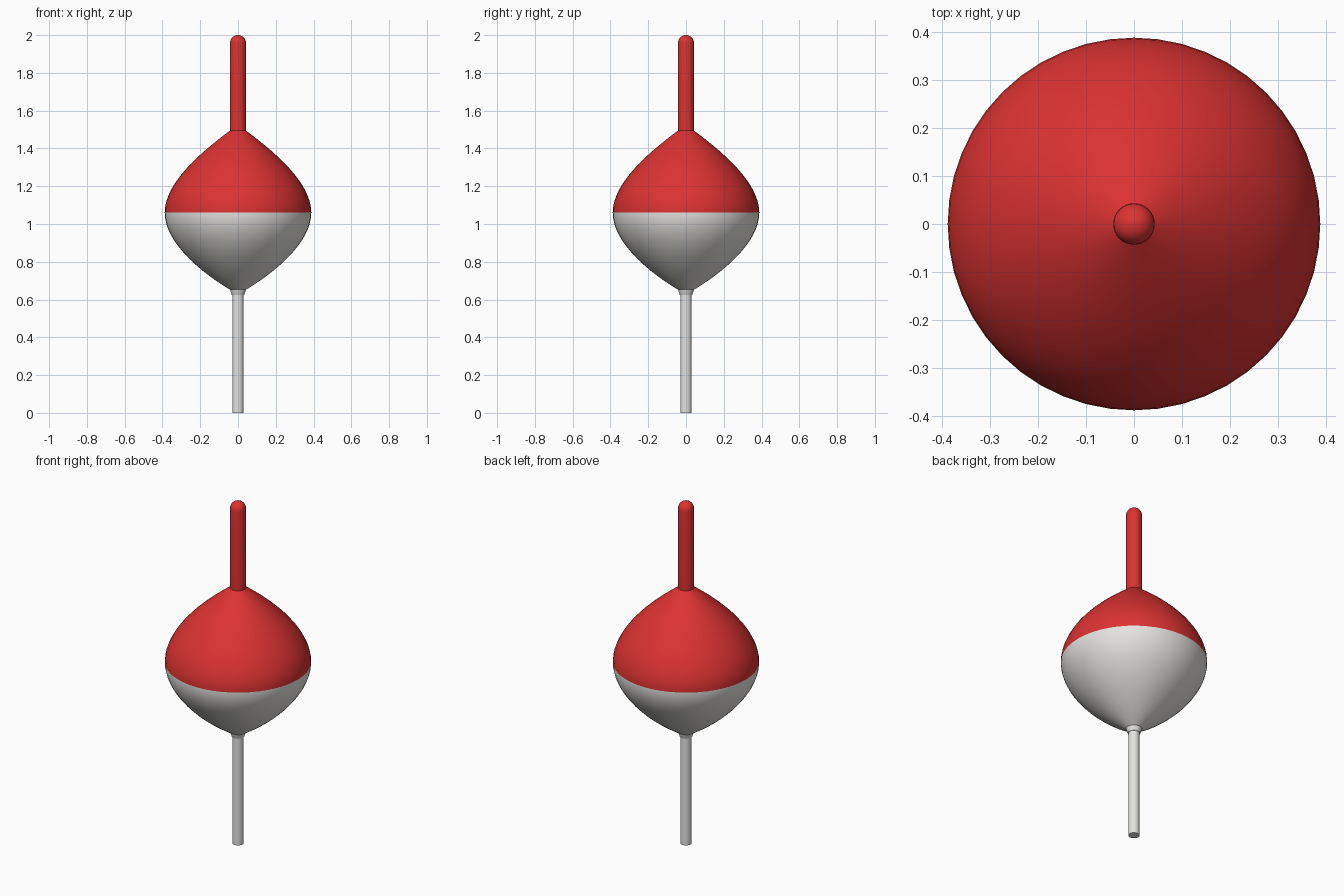
import bpy, bmesh, math

if "Cube" in bpy.data.objects:
    bpy.data.objects.remove(bpy.data.objects["Cube"])

SIDES = 48


def material(name, rgb):
    m = bpy.data.materials.new(name)
    m.diffuse_color = (*rgb, 1)
    m.use_nodes = True
    m.node_tree.nodes["Principled BSDF"].inputs["Base Color"].default_value = m.diffuse_color
    return m


red = material("red", (0.72, 0.032, 0.032))
white = material("white", (0.78, 0.77, 0.75))


def bezier(p0, p1, p2, p3, n):
    pts = []
    for i in range(n + 1):
        t = i / n
        u = 1 - t
        w = (u**3, 3 * u * u * t, 3 * u * t * t, t**3)
        pts.append(tuple(sum(k * p[a] for k, p in zip(w, (p0, p1, p2, p3))) for a in (0, 1)))
    return pts


def lathe(name, profile, mats, sides=SIDES, split=None):
    """Spin an (r, z) profile, listed bottom to top; r = 0 makes a pole."""
    bm = bmesh.new()
    rings = []
    for r, z in profile:
        if r < 1e-5:
            rings.append([bm.verts.new((0, 0, z))] * sides)
        else:
            rings.append([bm.verts.new((r * math.cos(2 * math.pi * i / sides),
                                        r * math.sin(2 * math.pi * i / sides), z))
                          for i in range(sides)])
    for a, b in zip(rings, rings[1:]):
        for i in range(sides):
            j = (i + 1) % sides
            f = bm.faces.new(list(dict.fromkeys((a[i], a[j], b[j], b[i]))))
            if split is not None and f.calc_center_median().z > split:
                f.material_index = 1
    bmesh.ops.recalc_face_normals(bm, faces=bm.faces)
    me = bpy.data.meshes.new(name)
    bm.to_mesh(me)
    bm.free()
    for m in mats:
        me.materials.append(m)
    ob = bpy.data.objects.new(name, me)
    bpy.context.collection.objects.link(ob)
    bpy.ops.object.select_all(action="DESELECT")
    ob.select_set(True)
    bpy.context.view_layer.objects.active = ob
    bpy.ops.object.shade_smooth_by_angle(angle=math.radians(35))
    return ob


# Bulb: white below the waist, red above
WAIST = 1.06
lower = bezier((0.042, 0.652), (0.19, 0.74), (0.388, 0.90), (0.388, WAIST), 16)
upper = bezier((0.388, WAIST), (0.388, 1.22), (0.19, 1.385), (0.043, 1.494), 16)
lathe("float_body", [(0, 0.625), (0.033, 0.625), (0.037, 0.635)] + lower + upper[1:] + [(0, 1.494)],
      [white, red], split=WAIST)

# Thin lower stem
lathe("lower_stem", [(0, 0), (0.03, 0), (0.03, 0.66), (0, 0.66)], [white], 24)

# Upper antenna with a rounded tip
R = 0.043
tip = [(R * math.cos(a), 2 - R + R * math.sin(a)) for a in (math.pi / 2 * i / 8 for i in range(9))]
lathe("antenna", [(0, 1.46), (R, 1.46)] + tip, [red], 24)
